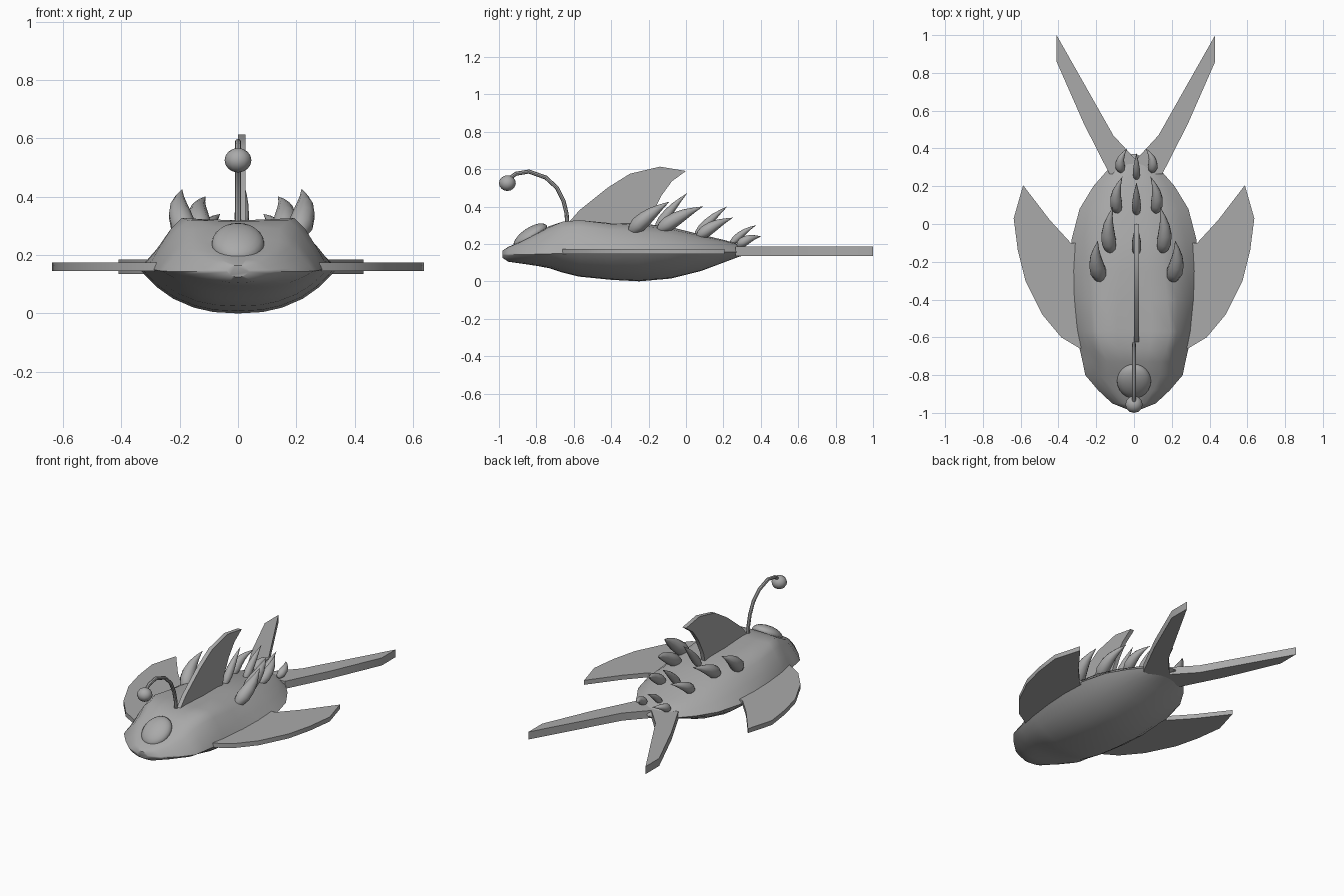
import bpy, bmesh, math
from mathutils import Vector, Matrix

if "Cube" in bpy.data.objects:
    bpy.data.objects.remove(bpy.data.objects["Cube"], do_unlink=True)

grey = bpy.data.materials.new("plain grey")
grey.use_nodes = True
grey.diffuse_color = (0.4, 0.4, 0.4, 1)
grey.node_tree.nodes["Principled BSDF"].inputs["Base Color"].default_value = (0.4, 0.4, 0.4, 1)


def finish(name, bm, angle=40):
    bmesh.ops.recalc_face_normals(bm, faces=bm.faces)
    mesh = bpy.data.meshes.new(name)
    bm.to_mesh(mesh)
    bm.free()
    mesh.materials.append(grey)
    obj = bpy.data.objects.new(name, mesh)
    bpy.context.collection.objects.link(obj)
    bpy.ops.object.select_all(action='DESELECT')
    obj.select_set(True)
    bpy.context.view_layer.objects.active = obj
    bpy.ops.object.shade_smooth_by_angle(angle=math.radians(angle))
    return obj


def loft(name, rings, angle=40):
    bm = bmesh.new()
    loops = [[bm.verts.new(p) for p in ring] for ring in rings]
    n = len(loops[0])
    for a, b in zip(loops, loops[1:]):
        for i in range(n):
            j = (i + 1) % n
            bm.faces.new((a[i], a[j], b[j], b[i]))
    bm.faces.new(loops[0])
    bm.faces.new(loops[-1])
    return finish(name, bm, angle)


def tube(name, points, radii, sides=10):
    """Round tube along a path with a radius at each point."""
    points = [Vector(p) for p in points]
    rings = []
    for i, (p, r) in enumerate(zip(points, radii)):
        t = (points[min(i + 1, len(points) - 1)] - points[max(i - 1, 0)]).normalized()
        u = t.cross(Vector((1, 0, 0))).normalized()
        v = t.cross(u)
        turns = [math.tau * k / sides for k in range(sides)]
        rings.append([p + r * (math.cos(a) * u + math.sin(a) * v) for a in turns])
    return loft(name, rings)


def plate(name, outline, offset):
    """Flat plate: outline extruded by the offset vector."""
    bm = bmesh.new()
    face = bm.faces.new([bm.verts.new(p) for p in outline])
    out = bmesh.ops.extrude_face_region(bm, geom=[face])
    moved = [g for g in out["geom"] if isinstance(g, bmesh.types.BMVert)]
    bmesh.ops.translate(bm, verts=moved, vec=offset)
    return finish(name, bm, 30)


def ellipsoid(name, centre, size, tilt=0, segments=24, rings=12):
    bm = bmesh.new()
    place = (Matrix.Translation(centre) @ Matrix.Rotation(tilt, 4, 'X')
             @ Matrix.Diagonal((*size, 1)))
    bmesh.ops.create_uvsphere(bm, u_segments=segments, v_segments=rings, radius=1, matrix=place)
    return finish(name, bm, 60)


# Body: half sections blend from a rounded back to a flat browed head
ROUND = [(1, 0), (.94, .14), (.82, .4), (.66, .7), (.45, .91), (.22, .99), (0, 1)]
BROW = [(1, 0), (.97, .17), (.87, .47), (.75, .8), (.63, 1), (.3, .97), (0, .96)]
BELLY = [(.25, -.97), (.45, -.87), (.66, -.67), (.82, -.42), (.94, -.16)]
# y, half width, top, rim, bottom, brow amount
SECTIONS = [
    (-.98, .04, .165, .145, .125, 0), (-.95, .115, .185, .143, .105, .3),
    (-.88, .19, .215, .143, .095, .5), (-.8, .258, .257, .145, .083, .5),
    (-.73, .272, .298, .147, .07, .4), (-.66, .288, .322, .15, .047, .8),
    (-.57, .305, .327, .15, .025, 1), (-.4, .328, .314, .152, .008, .5),
    (-.25, .337, .312, .153, 0, .1), (-.08, .33, .29, .154, .015, 0),
    (.08, .288, .25, .155, .055, 0), (.2, .215, .222, .156, .1, 0),
    (.28, .145, .2, .157, .13, 0), (.34, .07, .177, .158, .148, 0),
    (.37, .012, .163, .158, .155, 0)]
rings = []
for y, w, top, rim, low, brow in SECTIONS:
    half = [(a + (c - a) * brow, b + (d - b) * brow) for (a, b), (c, d) in zip(ROUND, BROW)]
    upper = half + [(-x, z) for x, z in reversed(half[:-1])]
    under = [(-x, z) for x, z in reversed(BELLY)] + [(0, -1)] + BELLY
    rings.append([(x * w, y, rim + z * (top - rim if z > 0 else rim - low))
                  for x, z in upper + under])
loft("body", rings, 50)

# Single domed eye on the sloping forehead
ellipsoid("eye", (0, -.832, .24), (.09, .105, .046), math.radians(34))

# Lure on a curved stalk
stalk = [(-.635, .28), (-.638, .36), (-.655, .43), (-.69, .5), (-.75, .555),
         (-.84, .587), (-.91, .575), (-.95, .545)]
tube("lure_stalk", [(0, y, z) for y, z in stalk], [.011] * len(stalk), 8)
ellipsoid("lure_bulb", (0, -.955, .525), (.046, .045, .042), 0, 12, 8)

# Dorsal fin
DORSAL = [(-.64, .3), (-.57, .38), (-.42, .5), (-.3, .575), (-.14, .613), (0, .59),
          (-.075, .535), (-.13, .46), (-.18, .36), (-.2, .28)]
plate("dorsal_fin", [(0, y, z) for y, z in DORSAL], (.026, 0, 0))

# Paired side and tail fins
SIDE = [(.2, -.66), (.285, -.66), (.385, -.6), (.485, -.48), (.575, -.3), (.615, -.14),
        (.637, .03), (.587, .205), (.445, .02), (.335, -.1), (.2, -.1)]
TAIL = [(0, .34), (.12, .47), (.25, .7), (.42, 1), (.42, .86), (.275, .53), (.14, .265), (0, .26)]
for side, label in ((1, "left"), (-1, "right")):
    plate(label + "_side_fin", [(side * x, y, .145) for x, y in SIDE], (0, 0, .029))
    plate(label + "_tail_fin", [(.01 + side * x, y, .136) for x, y in TAIL], (0, 0, .049))

# Teardrop spines: base, tip, radius
SHAPE = [(0, .3), (.08, .75), (.22, 1), (.4, .92), (.6, .68), (.8, .35), (1, .02)]


def spine(name, side, base, tip, radius):
    base, tip = Vector(base), Vector(tip)
    path = []
    for t, _ in SHAPE:
        p = base.lerp(tip, t)
        bow = math.sin(math.pi * t)
        path.append((.013 + side * (p.x + .02 * bow), p.y, p.z + .012 * bow))
    tube(name, path, [radius * r for _, r in SHAPE])


PAIRS = [((.185, -.3, .26), (.205, -.09, .425), .043), ((.135, -.15, .27), (.125, .09, .4), .04),
         ((.1, .06, .235), (.075, .25, .34), .033), ((.08, .275, .19), (.05, .4, .24), .026)]
MIDDLE = [((0, -.16, .28), (0, .005, .47), .026), ((0, .05, .24), (0, .22, .4), .025),
          ((0, .235, .195), (0, .375, .3), .02)]
for i, item in enumerate(PAIRS, 1):
    spine(f"left_spine_{i}", 1, *item)
    spine(f"right_spine_{i}", -1, *item)
for i, item in enumerate(MIDDLE, 1):
    spine(f"middle_spine_{i}", 0, *item)
